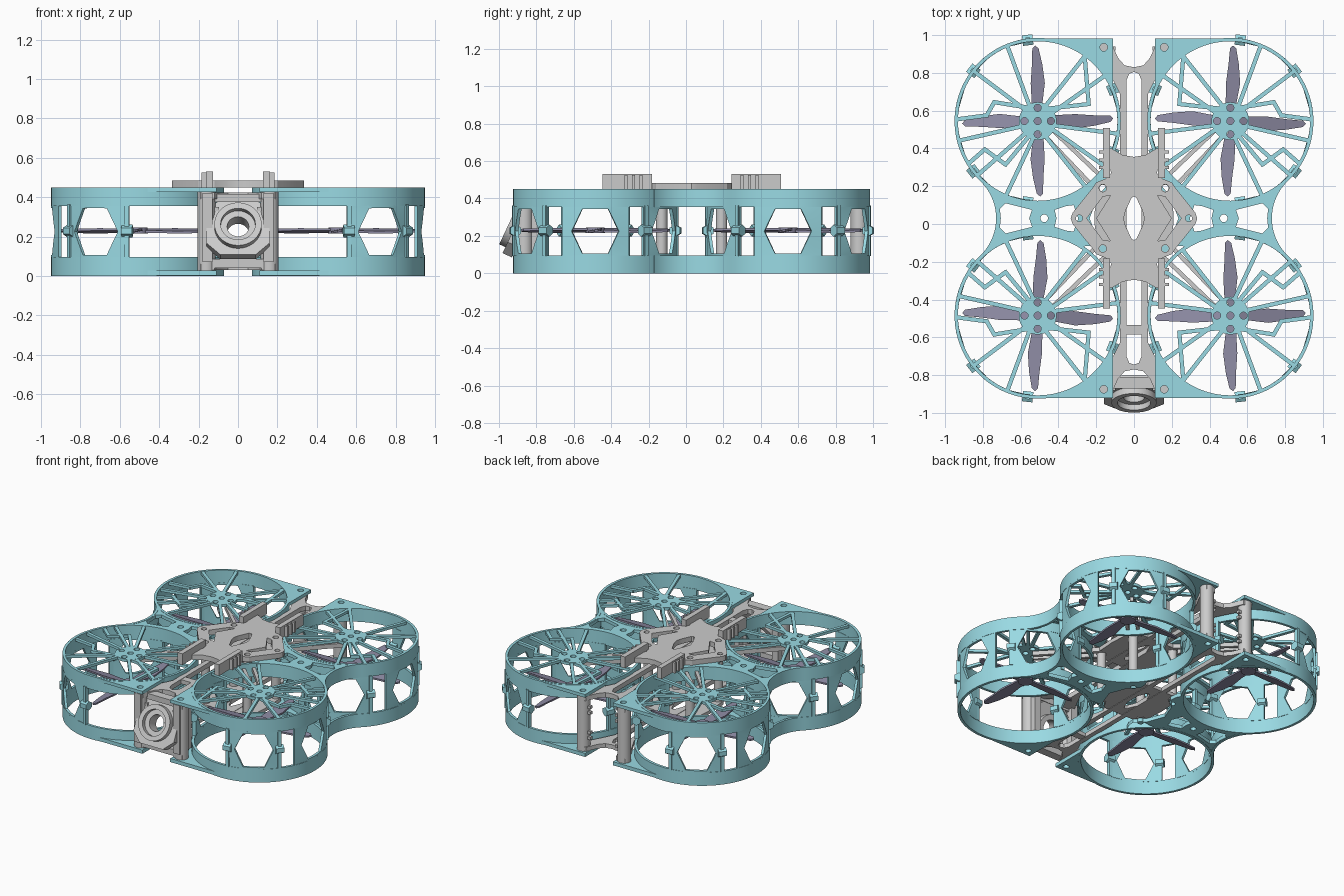
import bpy, bmesh, math
from math import cos, sin, radians, pi
from mathutils import Matrix, Vector

if "Cube" in bpy.data.objects:
    bpy.data.objects.remove(bpy.data.objects["Cube"])

Y0 = 0.03                      # frame symmetry line
CX, CY, R, RI = 0.51, 0.515, 0.44, 0.422   # duct centre (from symmetry line) and radii


def material(name, rgb):
    m = bpy.data.materials.new(name)
    m.diffuse_color = (*rgb, 1)
    m.use_nodes = True
    m.node_tree.nodes["Principled BSDF"].inputs["Base Color"].default_value = m.diffuse_color
    return m


TEAL = material("teal", (0.32, 0.70, 0.77))
DARK = material("dark_violet", (0.27, 0.26, 0.37))


def finish(name, me, mat=None, mirror=""):
    bm = bmesh.new()
    bm.from_mesh(me)
    bmesh.ops.remove_doubles(bm, verts=bm.verts, dist=1e-5)
    bmesh.ops.recalc_face_normals(bm, faces=bm.faces)
    for f in bm.faces:
        f.smooth = True
    bm.to_mesh(me)
    bm.free()
    me.set_sharp_from_angle(angle=radians(30))
    ob = bpy.data.objects.new(name, me)
    ob.location = (0, Y0, 0)
    bpy.context.collection.objects.link(ob)
    me.materials.clear()
    if mat:
        me.materials.append(mat)
    if mirror:
        mod = ob.modifiers.new("mirror", "MIRROR")
        mod.use_axis = ("x" in mirror, "y" in mirror, False)
        mod.use_mirror_merge = False
    return ob


def plate(name, loops, z0, z1, mat=None, mirror="", slope=0):
    """Flat plate from an outline and its holes."""
    cu = bpy.data.curves.new(name, "CURVE")
    cu.dimensions, cu.fill_mode, cu.extrude = "2D", "BOTH", (z1 - z0) / 2
    for pts in loops:
        s = cu.splines.new("POLY")
        s.points.add(len(pts) - 1)
        for p, (x, y) in zip(s.points, pts):
            p.co = (x, y, 0, 1)
        s.use_cyclic_u = True
    tmp = bpy.data.objects.new("tmp", cu)
    bpy.context.collection.objects.link(tmp)
    dg = bpy.context.evaluated_depsgraph_get()
    me = bpy.data.meshes.new_from_object(tmp.evaluated_get(dg))
    bpy.data.objects.remove(tmp)
    for v in me.vertices:
        v.co.z += (z0 + z1) / 2 + slope * v.co.y
    return finish(name, me, mat, mirror)


def bm_object(name, bm, mat=None, mirror=""):
    me = bpy.data.meshes.new(name)
    bm.to_mesh(me)
    bm.free()
    return finish(name, me, mat, mirror)


def bars(name, paths, w, z0, z1, mat=None, mirror=""):
    """Straight bars along polylines."""
    bm = bmesh.new()
    for path in paths:
        for a, b in zip(path, path[1:]):
            a, b = Vector(a), Vector(b)
            d, m = b - a, (a + b) / 2
            bmesh.ops.create_cube(bm, size=1, matrix=Matrix.Translation((m.x, m.y, (z0 + z1) / 2))
                                  @ Matrix.Rotation(math.atan2(d.y, d.x), 4, "Z")
                                  @ Matrix.Diagonal((d.length + w * 0.7, w, z1 - z0, 1)))
    return bm_object(name, bm, mat, mirror)


def arc(cx, cy, r, a0, a1, n=24):
    return [(cx + r * cos(radians(a0 + (a1 - a0) * i / n)),
             cy + r * sin(radians(a0 + (a1 - a0) * i / n))) for i in range(n + 1)]


def circle(cx, cy, r, n=24):
    return arc(cx, cy, r, 0, 360, n)[:-1]


def sym4(q):
    """Mirror a quarter outline (from +x axis to +y axis) into a closed loop."""
    half = q + [(-x, y) for x, y in reversed(q) if x > 0]
    return half + [(x, -y) for x, y in reversed(half) if y > 0]


def symy(h):
    return h + [(x, -y) for x, y in reversed(h) if y > 0]


# Duct bands, bridge walls and plates, upper and lower
FC, FR = 1.003, 0.273          # concave fillet between neighbouring ducts
for lvl, b0, b1, p0, p1 in (("upper", 0.355, 0.45, 0.425, 0.448), ("lower", 0, 0.095, 0.002, 0.028)):
    plate(lvl + "_duct_band", [circle(CX, CY, R, 96), circle(CX, CY, RI, 96)], b0, b1, TEAL, "xy")
    plate(lvl + "_waist_wall", [arc(FC, 0, FR, 133, 227) + arc(FC, 0, FR + 0.018, 227, 133)],
          b0, b1, TEAL, "x")
    plate(lvl + "_corner_flange",
          [[(0.11, 0.952), (CX, 0.952)] + arc(CX, CY, 0.43, 90, 156) + [(0.11, 0.69)],
           circle(0.16, 0.905, 0.02)], p0, p1, TEAL, "xy")
    outline = symy(arc(FC, 0, FR + 0.005, 180, 134) + arc(CX, CY, 0.43, -46, -147, 40)
                   + [(0.13, 0.24), (0.125, 0.19), (0.19, 0.12), (0.235, 0.0)])
    plate(lvl + "_bridge_plate",
          [outline, circle(0.475, 0, 0.02), circle(0.165, 0.16, 0.02), circle(0.165, -0.16, 0.02),
           symy([(0.705, 0), (0.71, 0.05), (0.68, 0.08), (0.60, 0.06), (0.54, 0.045), (0.555, 0)]),
           symy([(0.41, 0), (0.42, 0.045), (0.36, 0.065), (0.32, 0.07), (0.295, 0)])],
          p0, p1, TEAL, "x")

# Duct pillars with hexagonal windows, wrapped round the duct
quad = [0, 15, 30, 45, 66.5, 78, 90]
angs = sorted({a for q in quad for a in (q, 180 - q, 180 + q, (360 - q) % 360)})


def hexagon(a):
    c, s = abs(cos(radians(a))), abs(sin(radians(a)))
    k = min(0.88 / s if s > 1e-6 else 9, 0.7 / (c + s * 0.32 / 0.88))
    return k * cos(radians(a)), k * sin(radians(a))


def square(a):
    c, s = cos(radians(a)), sin(radians(a))
    k = 1 / max(abs(c), abs(s))
    return k * c, k * s


bm = bmesh.new()
for base in (0, 60, -60, 180):
    rows = []
    for shape, r in ((square, R), (hexagon, R), (hexagon, RI), (square, RI)):
        row = []
        for a in angs:
            u, v = shape(a)
            t = radians(base + 24 * u)
            row.append(bm.verts.new((CX + r * cos(t), CY + r * sin(t), 0.225 + 0.135 * v)))
        rows.append(row)
    n = len(angs)
    for k in range(4):
        A, B = rows[k], rows[(k + 1) % 4]
        for i in range(n):
            j = (i + 1) % n
            bm.faces.new((A[i], A[j], B[j], B[i]))
bm_object("duct_pillars", bm, TEAL, "xy")

# Clips joining the duct halves
bm = bmesh.new()
for a in (38, 83, 157, -38, -83, -157):
    M = Matrix.Translation((CX, CY, 0.228)) @ Matrix.Rotation(radians(a), 4, "Z") @ Matrix.Translation((0.432, 0, 0))
    bmesh.ops.create_cube(bm, size=1, matrix=M @ Matrix.Diagonal((0.028, 0.022, 0.27, 1)))
    bmesh.ops.create_cone(bm, cap_ends=True, segments=6, radius1=0.032, radius2=0.032, depth=0.055,
                          matrix=M @ Matrix.Rotation(pi / 2, 4, "X"))
bm_object("duct_clips", bm, TEAL, "xy")

# Motor hub and guard spokes on top of each duct
dots = [circle(CX + x, CY + y, 0.019, 16) for x, y in ((0, 0), (.07, 0), (-.07, 0), (0, .07), (0, -.07))]
plate("motor_hub", [circle(CX, CY, 0.1, 32)] + dots, 0.428, 0.448, TEAL, "xy")


def rel(r, a):
    return CX + r * cos(radians(a)), CY + r * sin(radians(a))


spokes = [[rel(0.095, a), rel(0.425, a + d)] for a, d in
          ((42, -4), (62, 6), (118, 8), (150, -4), (-18, 4), (-45, 3), (-75, 8), (-118, -8), (-150, 4), (195, -6))]
bent = [[rel(0.095, 135), (CX - 0.27, CY + 0.09), (CX - 0.25, CY + 0.33)],
        [rel(0.095, 50), (CX + 0.23, CY + 0.10), (CX + 0.27, CY + 0.03), (CX + 0.42, CY + 0.01)],
        [rel(0.095, -60), (CX + 0.17, CY - 0.23), (CX + 0.28, CY - 0.15), (CX + 0.36, CY - 0.22)]]
bars("guard_spokes", spokes + bent, 0.022, 0.428, 0.447, TEAL, "xy")

# Propellers: four blades and a hub
blade = [(0.0, -0.025), (0.09, -0.028), (0.2, -0.045), (0.3, -0.035), (0.385, -0.018), (0.4, 0),
         (0.385, 0.015), (0.3, 0.02), (0.2, 0.03), (0.09, 0.028), (0.0, 0.025)]
for sx in (-1, 1):
    for sy in (-1, 1):
        for k in range(4):
            ob = plate("propeller_blade", [blade], -0.006, 0.006, DARK, slope=0.2)
            ob.location = (sx * CX, Y0 + sy * CY, 0.23)
            ob.rotation_euler.z = k * pi / 2 + radians(-2 * sx * sy)
plate("propeller_hub", [circle(CX, CY, 0.05)], 0.215, 0.245, DARK, "xy")

# Central top plate with rails
deck = sym4([(0.335, 0), (0.325, 0.03), (0.22, 0.16), (0.20, 0.19), (0.15, 0.21), (0.12, 0.24),
             (0.13, 0.27), (0.16, 0.30), (0.16, 0.37), (0.12, 0.37), (0.06, 0.335), (0, 0.325)])
gap = symy([(0.25, 0), (0.165, 0.115), (0.125, 0.12), (0.2, 0)])
posts = [circle(x, y, 0.02, 16) for x in (-0.165, 0.165) for y in (-0.16, 0.16)]
tips = [circle(x, 0, 0.018, 16) for x in (-0.29, 0.29)]
plate("top_deck", [deck, gap, [(-x, y) for x, y in gap],
                   sym4([(0.055, 0), (0.045, 0.04), (0.012, 0.11), (0, 0.115)])] + posts + tips, 0.448, 0.484)
bars("deck_rail", [[(0.145, 0.225), (0.145, 0.465)]], 0.036, 0.45, 0.53, None, "xy")
bars("rail_teeth", [[(0.16, y), (0.18, y)] for y in (0.27, 0.31, 0.35)], 0.016, 0.45, 0.525, None, "xy")

# Slotted spines, upper and lower, with flared ends
spine = sym4([(0.075, 0), (0.075, 0.66), (0.11, 0.73), (0.19, 0.88), (0.19, 0.93), (0.12, 0.93),
              (0.085, 0.85), (0.05, 0.81), (0, 0.80)])
slot = sym4([(0.04, 0), (0.04, 0.73), (0.025, 0.765), (0, 0.775)])
for lvl, z0, z1 in (("upper", 0.39, 0.424), ("lower", 0.03, 0.06)):
    plate(lvl + "_spine", [spine, slot], z0, z1)
    bars(lvl + "_spine_bridge", [[(-0.05, -0.59), (0.05, -0.59)]], 0.05, z0 + 0.002, z1 - 0.002)
    # Centre board
    plate(lvl + "_centre_board", [sym4([(0.21, 0), (0.2, 0.17), (0.17, 0.2), (0.11, 0.2), (0, 0.2)]),
                                  sym4([(0.06, 0), (0.012, 0.115), (0, 0.12)])] + posts, z0 + 0.003, z1 - 0.003)
# Diagonal motor arms
bars("motor_arms", [[(0.13, 0.18), (0.455, 0.49)], [(0.18, 0.13), (0.49, 0.455)]], 0.022, 0.39, 0.42, None, "xy")

# Columns at the ends and stand-offs in the middle
plate("end_column", [circle(0.16, 0.895, 0.045), circle(0.16, 0.905, 0.018)], 0.028, 0.425, None, "xy")
plate("standoff", [circle(0.165, 0.16, 0.03), circle(0.165, 0.16, 0.018)], 0.028, 0.45, None, "xy")
for z in (0.11, 0.15, 0.29, 0.33):
    bars("column_lug", [[(0.105, 0.90), (0.13, 0.90)]], 0.022, z, z + 0.02, None, "xy")

# Tilted front camera and its mount
tilt = radians(65)
octo = sym4([(0.16, 0), (0.16, 0.09), (0.09, 0.155), (0, 0.155)])
for name, loops, z0, z1 in (
        ("camera_mount", [octo, circle(0, 0, 0.1, 40)], -0.035, 0.02),
        ("camera_ring", [circle(0, 0, 0.12, 48), circle(0, 0, 0.088, 48)], -0.03, 0.056),
        ("camera_lens", [circle(0, 0, 0.09, 48), circle(0, 0, 0.055, 48)], -0.06, 0.025)):
    ob = plate(name, loops, z0, z1)
    ob.location = (0, -0.897, 0.24)
    ob.rotation_euler.x = tilt
bars("camera_cheek", [[(0.155, -0.93), (0.155, -0.83)]], 0.05, 0.07, 0.42, None, "x")
bars("camera_top_brace", [[(-0.15, -0.87), (0.15, -0.87)]], 0.06, 0.375, 0.415)
bars("camera_bottom_brace", [[(-0.14, -0.90), (0.14, -0.90)]], 0.06, 0.04, 0.085)
